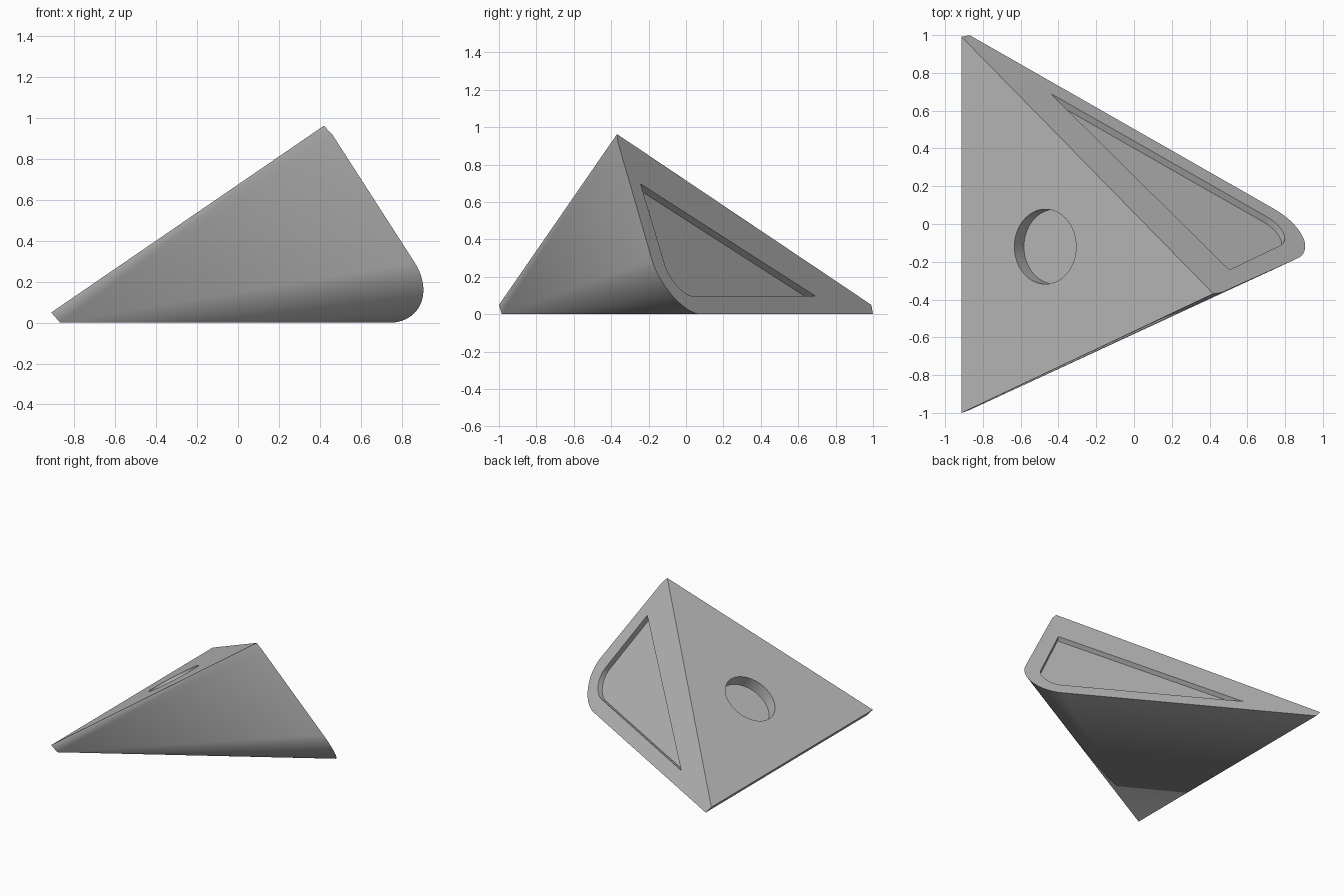
import bpy, bmesh, math
from mathutils import Vector

cube = bpy.data.objects.get("Cube")
if cube:
    bpy.data.objects.remove(cube, do_unlink=True)

grey = bpy.data.materials.new("plain grey")
grey.use_nodes = True
shade = (0.5, 0.5, 0.5, 1)
grey.diffuse_color = shade
grey.node_tree.nodes["Principled BSDF"].inputs["Base Color"].default_value = shade

# Sloped end plane: normal . p = END_OFFSET
END = Vector((0.93, 1.63, 1.07))
END_OFFSET = 0.82


def on_end(x, z):
    """Point of the sloped end plane at the given x and z."""
    return Vector((x, (END_OFFSET - END.x * x - END.z * z) / END.y, z))


def rounded_corner(start, corner, stop, reach, steps=28):
    """Circular arc rounding a corner, tangent to both of its edges."""
    a = (start - corner).normalized()
    b = (stop - corner).normalized()
    p, q = corner + a * reach, corner + b * reach
    w = math.sin(a.angle(b) / 2)
    points = []
    for i in range(steps + 1):
        t = i / steps
        k = ((1 - t) ** 2, 2 * w * t * (1 - t), t * t)
        points.append((p * k[0] + corner * k[1] + q * k[2]) / sum(k))
    return points


def make_object(name, bm):
    bmesh.ops.recalc_face_normals(bm, faces=bm.faces)
    mesh = bpy.data.meshes.new(name)
    bm.to_mesh(mesh)
    bm.free()
    mesh.materials.append(grey)
    obj = bpy.data.objects.new(name, mesh)
    bpy.context.collection.objects.link(obj)
    return obj


def prism(name, outline, normal, depth):
    """Cutter reaching a given depth below a face and a little above it."""
    n = normal.normalized()
    bm = bmesh.new()
    face = bm.faces.new([bm.verts.new(p - n * depth) for p in outline])
    top = bmesh.ops.extrude_face_region(bm, geom=[face], use_keep_orig=True)
    verts = [v for v in top["geom"] if isinstance(v, bmesh.types.BMVert)]
    bmesh.ops.translate(bm, verts=verts, vec=n * (depth + 0.05))
    obj = make_object(name, bm)
    obj.hide_render = True
    return obj


# Wedge body: rounded end profile tapering to the front left corner
apex, apex_low = on_end(0.42, 0.963), on_end(0.463, 0.917)
back, back_low = on_end(-0.913, 0.05), on_end(-0.87, 0)
tip, tip_low = Vector((-0.913, -1, 0.05)), Vector((-0.87, -0.985, 0))
nose = rounded_corner(apex_low, on_end(1.053, 0), back_low, 0.36)

bm = bmesh.new()
va, val, vb, vbl, vt, vtl = [bm.verts.new(p) for p in
                             (apex, apex_low, back, back_low, tip, tip_low)]
arc = [bm.verts.new(p) for p in nose]
bm.faces.new((va, vb, vt))                      # sloped top
bm.faces.new((vb, vbl, vtl, vt))                # thin back edge
bm.faces.new((va, vt, vtl, val))                # thin front edge
bm.faces.new([va, val] + arc + [vbl, vb])       # sloped end
strip = [val] + arc + [vbl]
for first, second in zip(strip, strip[1:]):     # front, rounding and base
    bm.faces.new((first, second, vtl))
body = make_object("wedge_body", bm)

# Round recess in the sloped top
top_normal = (back - apex).cross(tip - apex).normalized()
if top_normal.z < 0:
    top_normal.negate()
centre = Vector((-0.47, -0.12, 0))
centre.z = apex.z - (top_normal.x * (centre.x - apex.x)
                     + top_normal.y * (centre.y - apex.y)) / top_normal.z
side = Vector((0, 1, 0))
side = (side - top_normal * side.dot(top_normal)).normalized()
other = top_normal.cross(side)
circle = [centre + 0.198 * (side * math.cos(t) + other * math.sin(t))
          for t in (math.tau * i / 64 for i in range(64))]
round_cutter = prism("round_recess_cutter", circle, top_normal, 0.09)

# Rounded triangular recess in the sloped end
upper, lower = on_end(0.505, 0.697), on_end(-0.443, 0.097)
inner = rounded_corner(upper, on_end(0.88, 0.097), lower, 0.205)
end_cutter = prism("end_recess_cutter", [upper] + inner + [lower], END, 0.038)

# Cut both recesses and finish the shading
bpy.ops.object.select_all(action="DESELECT")
bpy.context.view_layer.objects.active = body
body.select_set(True)
for cutter in (round_cutter, end_cutter):
    cut = body.modifiers.new("recess", "BOOLEAN")
    cut.operation = "DIFFERENCE"
    cut.solver = "EXACT"
    cut.object = cutter
    bpy.ops.object.modifier_apply(modifier=cut.name)
    bpy.data.objects.remove(cutter, do_unlink=True)
bpy.ops.object.shade_smooth_by_angle(angle=math.radians(30))
